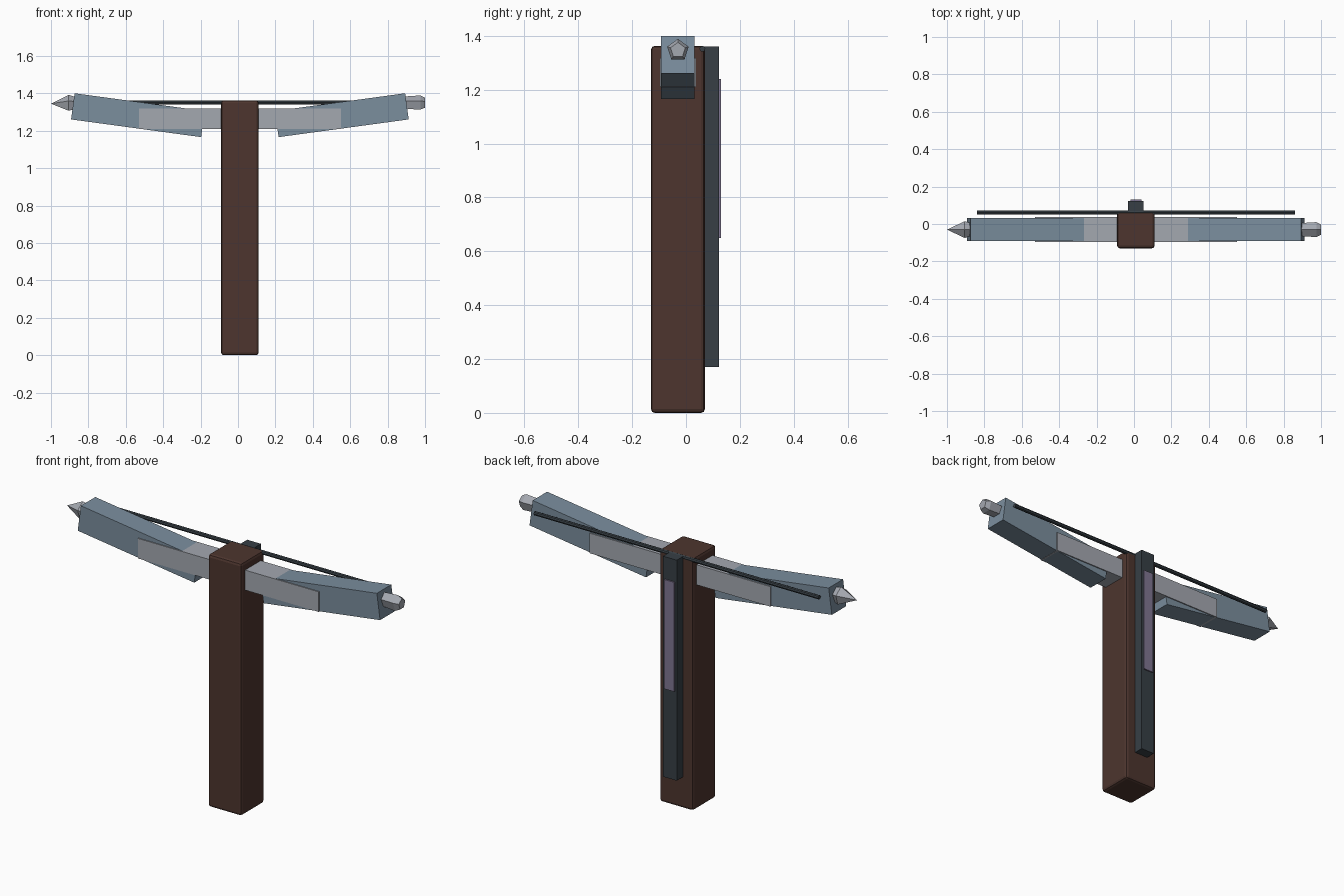
import bpy, bmesh, math
from mathutils import Matrix, Vector

cube = bpy.data.objects.get("Cube")
if cube:
    bpy.data.objects.remove(cube, do_unlink=True)

MID = 0.01       # centre line of the stock
AXIS_Y = -0.03   # depth of the bow


def material(name, rgb):
    lin = [((c / 255 + 0.055) / 1.055) ** 2.4 for c in rgb] + [1.0]
    m = bpy.data.materials.new(name)
    m.use_nodes = True
    m.diffuse_color = lin
    m.node_tree.nodes["Principled BSDF"].inputs["Base Color"].default_value = lin
    return m


wood = material("dark brown wood", (77, 53, 46))
steel = material("blue grey steel", (123, 142, 158))
metal = material("light grey metal", (164, 168, 176))
iron = material("charcoal iron", (55, 63, 69))
violet = material("dusty violet", (128, 118, 146))


def finish(name, bm, mat):
    bmesh.ops.recalc_face_normals(bm, faces=bm.faces)
    mesh = bpy.data.meshes.new(name)
    bm.to_mesh(mesh)
    bm.free()
    mesh.materials.append(mat)
    ob = bpy.data.objects.new(name, mesh)
    bpy.context.collection.objects.link(ob)
    return ob


def box(name, mat, lo, hi, bevel=0.0):
    lo, hi = Vector(lo), Vector(hi)
    bm = bmesh.new()
    bmesh.ops.create_cube(bm, size=1)
    bmesh.ops.scale(bm, vec=hi - lo, verts=bm.verts)
    bmesh.ops.translate(bm, vec=(lo + hi) / 2, verts=bm.verts)
    ob = finish(name, bm, mat)
    if bevel:
        mod = ob.modifiers.new("soft edges", "BEVEL")
        mod.width = bevel
        mod.segments = 2
    return ob


def spindle(name, mat, profile, sides, y, z):
    """Loft regular rings along x; profile holds (x, radius), zero makes a point."""
    bm = bmesh.new()
    rings = []
    for x, r in profile:
        angles = [math.tau * i / sides for i in range(sides)]
        rings.append([bm.verts.new((x, y + r * math.sin(a), z + r * math.cos(a)))
                      for a in angles])
    for a, b in zip(rings, rings[1:]):
        for i in range(sides):
            j = (i + 1) % sides
            bm.faces.new((a[i], a[j], b[j], b[i]))
    bm.faces.new(rings[0])
    bm.faces.new(rings[-1])
    bmesh.ops.remove_doubles(bm, verts=bm.verts, dist=0.0005)
    return finish(name, bm, mat)


# Stock with the rail and inlay on its back
box("stock", wood, (MID - 0.1, -0.13, 0), (MID + 0.1, 0.07, 1.363), 0.014)
box("rail", iron, (MID - 0.041, 0.06, 0.17), (MID + 0.041, 0.123, 1.36))
box("rail_inlay", violet, (MID - 0.03, 0.122, 0.65), (MID + 0.03, 0.13, 1.24))

# Straight crossbar through the stock
box("crossbar", metal, (MID - 0.54, -0.097, 1.21), (MID + 0.54, 0.037, 1.318))

# Two limbs rising outward, pivoted on their lower inner edge
for name, side in (("left_limb", 1), ("right_limb", -1)):
    limb = box(name, steel, (0, -0.092, 0), (0.702, 0.031, 0.141))
    tilt = Matrix.Rotation(math.radians(-7.75), 4, "Y")
    place = Matrix.Translation((0.207, 0, 1.166))
    limb.data.transform(Matrix.Translation((MID, 0, 0)) @ Matrix.Diagonal((side, 1, 1, 1)) @ place @ tilt)
    if side < 0:
        limb.data.flip_normals()

# String, passing through the top of the stock
spindle("string", iron, [(-0.84, 0.011), (0.86, 0.011)], 8, 0.061, 1.352)

# Pointed tip on one end, blunt tip on the other
spindle("pointed_tip", metal, [(-1.0, 0), (-0.905, 0.047), (-0.86, 0.032)], 5, AXIS_Y, 1.345)
spindle("blunt_tip", metal, [(0.87, 0.035), (0.975, 0.042), (1.0, 0.029)], 5, AXIS_Y, 1.347)
